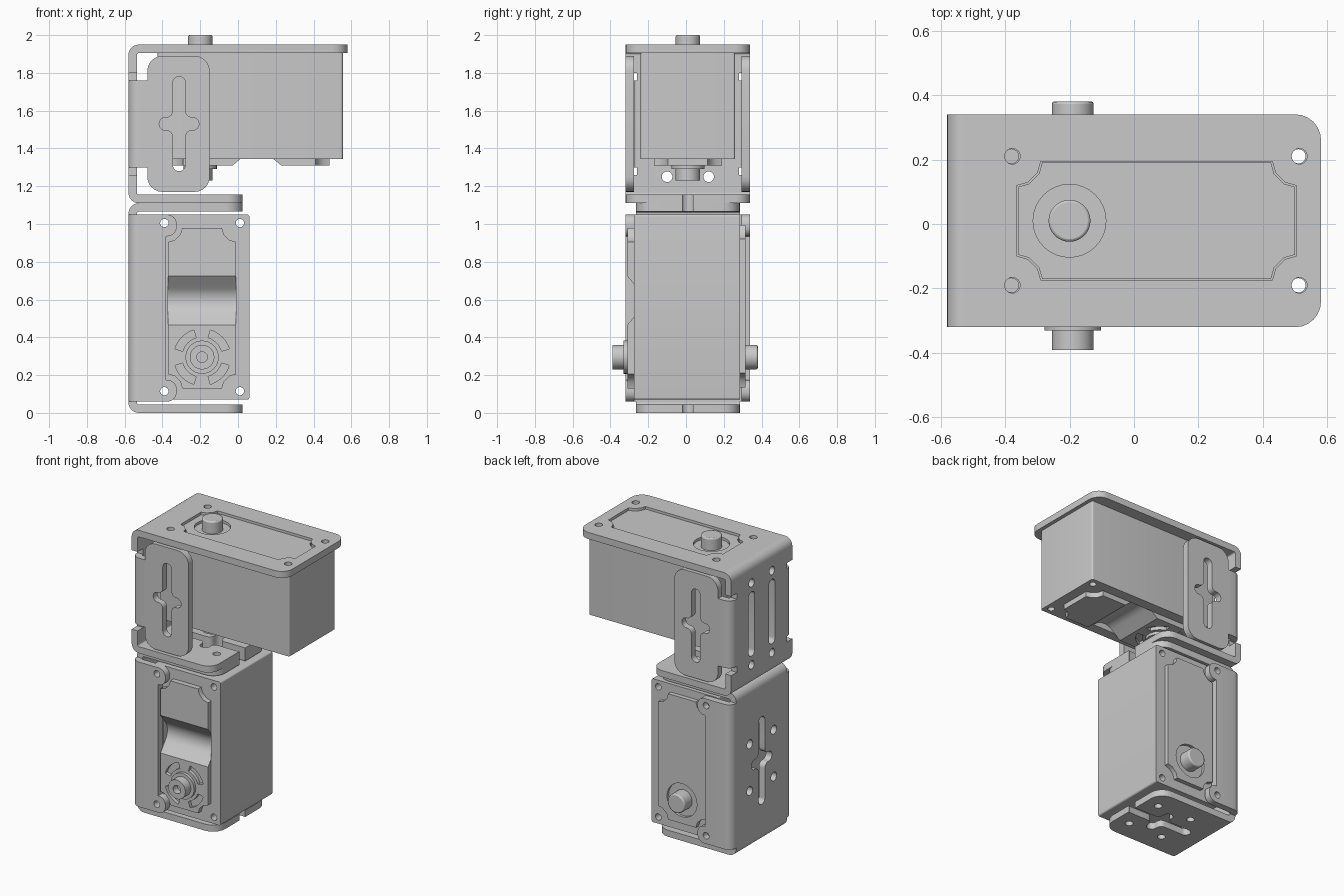
import bpy, bmesh, math
from mathutils import Vector, Matrix

cube = bpy.data.objects.get("Cube")
if cube:
    bpy.data.objects.remove(cube, do_unlink=True)

GREY = (0.585, 0.585, 0.585, 1)
mat = bpy.data.materials.new("plain grey")
mat.use_nodes = True
mat.diffuse_color = GREY
mat.node_tree.nodes["Principled BSDF"].inputs["Base Color"].default_value = GREY

YC = 0.01                      # mid plane of both brackets
BACK, INNER = -0.58, -0.535    # outer and inner face of the bent sheet
T = 0.045                      # sheet thickness


# ---- outlines ----
def fillet(pts, steps=6):
    """Polygon whose corners (u, v, radius) are rounded."""
    out, n = [], len(pts)
    for i, p in enumerate(pts):
        c = Vector(p[:2])
        if len(p) < 3 or p[2] == 0:
            out.append(c)
            continue
        a = (Vector(pts[i - 1][:2]) - c).normalized()
        b = (Vector(pts[(i + 1) % n][:2]) - c).normalized()
        half = a.angle(b) / 2
        mid = c + (a + b).normalized() * p[2] / math.sin(half)
        t = p[2] / math.tan(half)
        va, vb = (c + a * t - mid).normalized(), (c + b * t - mid).normalized()
        out += [mid + va.slerp(vb, k / steps) * p[2] for k in range(steps + 1)]
    return out


def rect(u0, u1, v0, v1, r_left=0, r_right=0):
    return fillet([(u0, v0, r_left), (u1, v0, r_right), (u1, v1, r_right), (u0, v1, r_left)])


def circle(u, v, r, n=32):
    return [Vector((u + r * math.cos(2 * math.pi * k / n), v + r * math.sin(2 * math.pi * k / n)))
            for k in range(n)]


def cross(u, v, half_u, half_v, w=0.033):
    """Plus shaped slot with round ends and soft inner corners."""
    e, f = w * 0.95, 0.035
    quarter = [(half_u, -w, e), (half_u, w, e), (w, w, f)]
    pts = quarter + [(w, half_v, e), (-w, half_v, e), (-w, w, f)]
    pts += [(-a, -b, r) for a, b, r in pts]
    return [p + Vector((u, v)) for p in fillet(pts)]


def notched(u0, u1, v, g=0.0):
    """Rectangle with scooped corners; g grows it."""
    steps = [(0, .075), (.035, .065), (.065, .035), (.075, 0)]
    u0, u1, v = u0 - g, u1 + g, v + g
    low = [(u0 + a, -v + b) for a, b in steps] + [(u1 - a, -v + b) for a, b in reversed(steps)]
    return [Vector(p) for p in low + [(a, -b) for a, b in reversed(low)]]


def arc_slot(r0, r1, mid, spread):
    angles = [math.radians(mid + spread * (k / 4 - 1)) for k in range(9)]
    ring = [(r0, a) for a in angles] + [(r1, a) for a in reversed(angles)]
    return [Vector((r * math.cos(a), r * math.sin(a))) for r, a in ring]


# ---- solids ----
PLACE = {"x": lambda u, v, w: (w, u, v), "y": lambda u, v, w: (u, w, v), "z": lambda u, v, w: (u, v, w)}


def prism(name, axis, outlines, lo, hi):
    bm = bmesh.new()
    for pts in outlines:
        ends = [[bm.verts.new(PLACE[axis](p[0], p[1], w)) for p in pts] for w in (lo, hi)]
        bm.faces.new(ends[0])
        bm.faces.new(ends[1])
        for i in range(len(pts)):
            bm.faces.new((ends[0][i - 1], ends[0][i], ends[1][i], ends[1][i - 1]))
    bmesh.ops.recalc_face_normals(bm, faces=bm.faces)
    mesh = bpy.data.meshes.new(name)
    bm.to_mesh(mesh)
    bm.free()
    mesh.materials.append(mat)
    obj = bpy.data.objects.new(name, mesh)
    bpy.context.collection.objects.link(obj)
    return obj


def cut(obj, axis, outlines, lo, hi):
    tool = prism("cutter", axis, outlines, lo, hi)
    mod = obj.modifiers.new("cut", "BOOLEAN")
    mod.operation, mod.solver, mod.object = "DIFFERENCE", "EXACT", tool
    bpy.context.view_layer.objects.active = obj
    bpy.ops.object.modifier_apply(modifier=mod.name)
    bpy.data.objects.remove(tool, do_unlink=True)
    return obj


# ---- bracket pieces ----
def elbow(name, z, s, half):
    """Rounded bend between back plate and a horizontal plate."""
    pts = [(BACK, .06), (BACK, 0, .055), (-.52, 0), (-.52, T), (INNER, T, .01), (INNER, .06)]
    prof = fillet([(p[0], z + s * p[1], *p[2:]) for p in pts])
    prism(name, "y", [prof], YC - half, YC + half)


def side_bend(name, s, end, z0, z1, half=.33):
    """Rounded bend between back plate and a side flange."""
    pts = [(BACK, .27), (BACK, half, .055), (end, half), (end, half - T), (INNER, half - T, .01), (INNER, .27)]
    return prism(name, "z", [fillet([(p[0], YC + s * p[1], *p[2:]) for p in pts])], z0, z1)


def span(s, half=.33):
    return sorted((YC + s * half, YC + s * (half - T)))


def mount_plate(name, z, half, r):
    plate = prism(name, "z", [rect(-.52, .025, YC - half, YC + half, 0, r)], z, z + T)
    holes = [circle(-.2 + i * .13, YC + j * .14, .025) for i in (-1, 1) for j in (-1, 1)]
    cut(plate, "z", [cross(-.2, YC, .24, .11)] + holes, z - .1, z + .1)


# lower bracket
for label, z, s in (("bottom", 0, 1), ("top", 1.11, -1)):
    elbow("lower_bracket_" + label + "_bend", z, s, .275)
    mount_plate("lower_bracket_" + label + "_plate", min(z, z + s * T), .275, .09)
back = prism("lower_bracket_back", "x", [rect(YC - .27, YC + .27, .06, 1.05)], BACK, INNER)
holes = [circle(YC + i * .13, .555 + j * .16, .03) for i in (-1, 1) for j in (-1, 1)]
cut(back, "x", [cross(YC, .555, .11, .3)] + holes, -.7, -.5)
for s, label in ((-1, "front"), (1, "rear")):
    lo, hi = span(s)
    screws = [circle(-.39, z, .022) for z in (.115, 1.005)]
    flange = side_bend("lower_bracket_" + label + "_flange", s, -.38, .06, 1.05)
    cut(flange, "y", screws, lo - .05, hi + .05)
    ears = [rect(-.38, -.325, z0, z0 + .115, 0, .05) for z0 in (.06, .935)]
    cut(prism("lower_bracket_" + label + "_ears", "y", ears, lo, hi), "y", screws, lo - .05, hi + .05)

# upper bracket
elbow("upper_bracket_bottom_bend", 1.11, 1, .33)
elbow("upper_bracket_top_bend", 1.95, -1, .33)
mount_plate("upper_bracket_bottom_plate", 1.11, .33, .08)
top = prism("upper_bracket_top_plate", "z", [rect(-.52, .58, YC - .33, YC + .33, 0, .08)], 1.905, 1.95)
opening = [p + Vector((-.2, YC)) for p in notched(-.16, .7, .18, .004)]
screws = [circle(x, YC + j * .2, .024) for x in (-.377, .513) for j in (-1, 1)]
cut(top, "z", [opening] + screws, 1.8, 2.0)
back = prism("upper_bracket_back", "x", [rect(YC - .27, YC + .27, 1.17, 1.89)], BACK, INNER)
slots = [rect(YC + s * .11 - .033, YC + s * .11 + .033, 1.31, 1.75, .032, .032) for s in (-1, 1)]
holes = [circle(YC + s * .11, z, .028) for s in (-1, 1) for z in (1.25, 1.81)]
cut(back, "x", slots + holes, -.7, -.5)
for s, label in ((-1, "front"), (1, "rear")):
    lo, hi = span(s)
    side_bend("upper_bracket_" + label + "_bend", s, -.48, 1.30, 1.76)
    edge = sorted((YC + s * .27, YC + s * .33))
    prism("upper_bracket_" + label + "_tabs", "x",
          [rect(*edge, 1.17, 1.26), rect(*edge, 1.80, 1.89)], BACK, INNER)
    wing = prism("upper_bracket_" + label + "_wing", "y", [rect(-.48, -.15, 1.17, 1.89, .08, .08)], lo, hi)
    cut(wing, "y", [cross(-.312, 1.53, .105, .25)], lo - .05, hi + .05)


# ---- servo: shaft on local z, body along local x ----
def servo(name, matrix):
    valley = [fillet([(.17, -.036), (.43, -.036), (.3, .07, .1)], 10)]
    body = prism(name + "_body", "z", [rect(-.225, .755, -.25, .25, .012, .012)], 0, .56)
    cut(body, "z", [circle(x, j * .2, .022) for x in (-.18, .71) for j in (-1, 1)], -.1, .7)
    cut(body, "y", valley, -.18, .18)
    # scooped and vented panel on the lower face
    pad = prism(name + "_vented_panel", "z", [notched(-.165, .685, .18)], -.035, 0)
    cut(pad, "y", valley, -.3, .3)
    cut(pad, "z", [arc_slot(.108, .15, 45 + 90 * k, 28) for k in range(4)], -.1, -.012)
    # plain panel with a sunk ring on the upper face
    panel = prism(name + "_plain_panel", "z", [notched(-.16, .7, .18)], .56, .59)
    cut(panel, "z", [circle(0, 0, .113)], .572, .7)
    # shafts
    out = prism(name + "_output_shaft", "z", [circle(0, 0, .065)], .56, .655)
    bevel = out.modifiers.new("soft rim", "BEVEL")
    bevel.width, bevel.segments, bevel.angle_limit = .008, 2, math.radians(40)
    collar = prism(name + "_collar", "z", [circle(0, 0, .088)], -.055, -.03)
    idle = prism(name + "_idle_shaft", "z", [circle(0, 0, .065)], -.115, -.05)
    cut(idle, "z", [circle(0, 0, .028)], -.2, -.07)
    for part in (body, pad, panel, out, collar, idle):
        part.matrix_world = matrix


servo("upper_servo", Matrix.Translation((-.2, YC, 1.345)))
turned = Matrix(((0, 1, 0), (0, 0, 1), (1, 0, 0))).to_4x4()
servo("lower_servo", Matrix.Translation((-.19, -.275, .295)) @ turned)

# smooth the bends, keep edges sharp
bpy.ops.object.select_all(action="DESELECT")
for obj in bpy.context.collection.objects:
    if obj.type == "MESH":
        obj.select_set(True)
        bpy.context.view_layer.objects.active = obj
bpy.ops.object.shade_smooth_by_angle(angle=math.radians(30))
